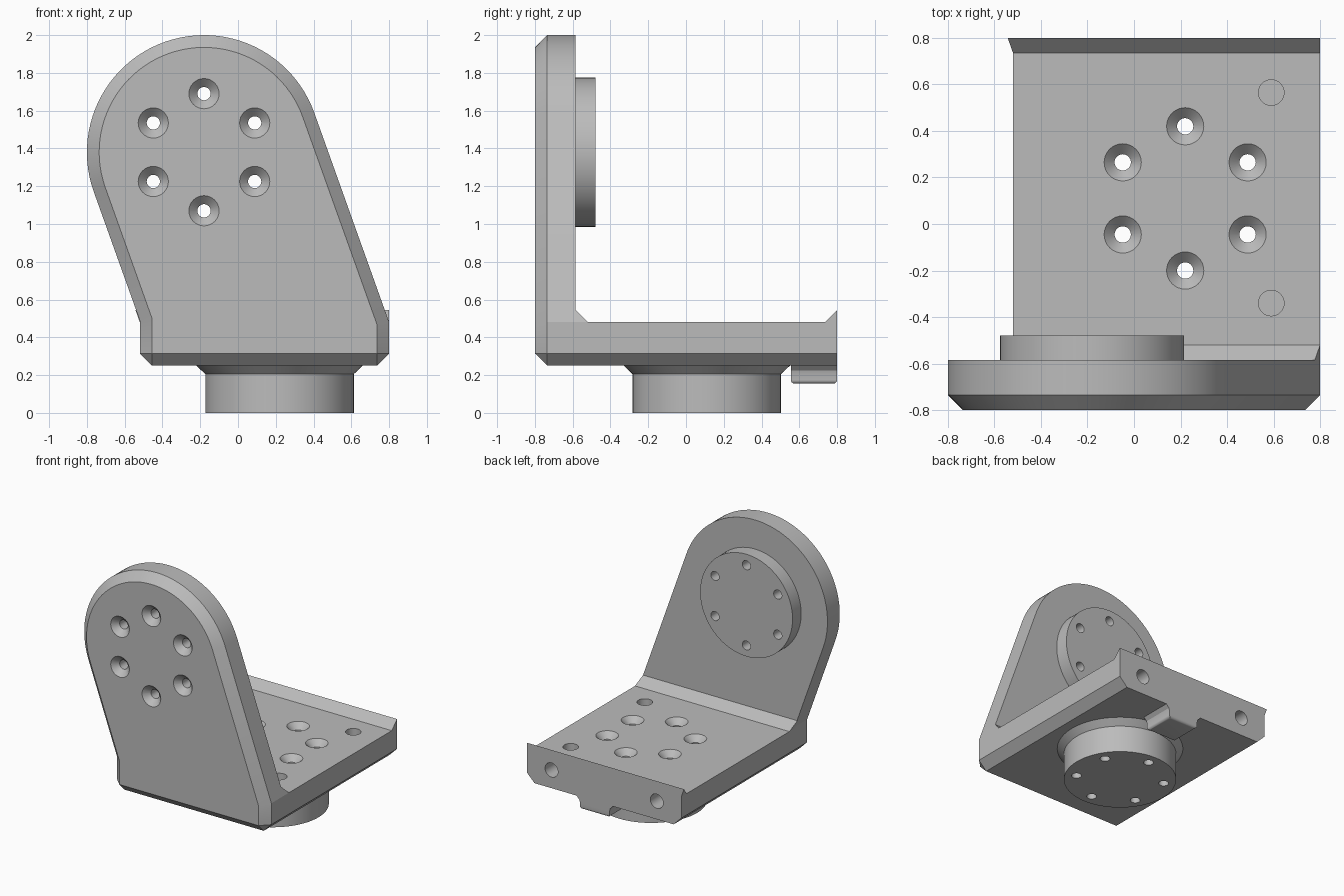
import bpy, bmesh
from math import sin, cos, pi, atan2, acos, hypot, radians

cube = bpy.data.objects.get("Cube")
if cube:
    bpy.data.objects.remove(cube, do_unlink=True)

GREY = (0.5, 0.5, 0.5, 1)
metal = bpy.data.materials.new("plain_grey_metal")
metal.use_nodes = True
metal.diffuse_color = GREY
metal.node_tree.nodes["Principled BSDF"].inputs["Base Color"].default_value = GREY


def loft(name, rings):
    """Skin a row of matching rings and cap both ends."""
    bm = bmesh.new()
    rows = [[bm.verts.new(p) for p in ring] for ring in rings]
    n = len(rows[0])
    for a, b in zip(rows, rows[1:]):
        for i in range(n):
            j = (i + 1) % n
            bm.faces.new((a[i], a[j], b[j], b[i]))
    bm.faces.new(rows[0][::-1])
    bm.faces.new(rows[-1])
    bmesh.ops.remove_doubles(bm, verts=bm.verts, dist=1e-5)
    bmesh.ops.recalc_face_normals(bm, faces=bm.faces)
    mesh = bpy.data.meshes.new(name)
    bm.to_mesh(mesh)
    bm.free()
    mesh.materials.append(metal)
    ob = bpy.data.objects.new(name, mesh)
    bpy.context.collection.objects.link(ob)
    return ob


def turned(name, axis, centre, steps, n=64):
    """Round part along y or z; centre is (x, other), steps are (position, radius)."""
    rings = []
    for pos, r in steps:
        ring = []
        for i in range(n):
            u = centre[0] + r * cos(2 * pi * i / n)
            v = centre[1] + r * sin(2 * pi * i / n)
            ring.append((u, pos, v) if axis == "y" else (u, v, pos))
        rings.append(ring)
    return loft(name, rings)


def activate(ob):
    bpy.ops.object.select_all(action="DESELECT")
    ob.select_set(True)
    bpy.context.view_layer.objects.active = ob


def boolean(target, tool, operation):
    mod = target.modifiers.new("boolean", "BOOLEAN")
    mod.operation, mod.object, mod.solver = operation, tool, "EXACT"
    activate(target)
    bpy.ops.object.modifier_apply(modifier=mod.name)


def drill(targets, cutter):
    for target in targets:
        boolean(target, cutter, "DIFFERENCE")
    bpy.data.objects.remove(cutter, do_unlink=True)


LEFT, RIGHT, BASE, TOP, CH = -0.52, 0.8, 0.25, 0.48, 0.065
ARM = (-0.18, 1.38)     # x, z of the upright's round head
FOOT = (0.22, 0.11)     # x, y of the round foot
INNER = -0.585          # back face of the upright


def tangent(px, pz, r, side):
    dx, dz = px - ARM[0], pz - ARM[1]
    return atan2(dz, dx) + side * acos(r / hypot(dx, dz))


def upright_ring(y, inset):
    r = 0.62 - inset
    xl, xr = LEFT + inset, RIGHT - inset
    zl, zr = 0.49 + inset * 0.15, TOP - inset * 0.15
    start = tangent(xr, zr, r, 1)
    end = tangent(xl, zl, r, -1) + 2 * pi
    arc = [start + (end - start) * i / 48 for i in range(49)]
    pts = [(ARM[0] + r * cos(a), ARM[1] + r * sin(a)) for a in arc]
    pts += [(xl, zl), (xl, BASE + CH), (LEFT + CH, BASE + inset),
            (RIGHT - CH, BASE + inset), (xr, BASE + CH), (xr, zr)]
    return [(x, y, z) for x, z in pts]


def floor_ring(y, rise, xl, xr):
    pts = [(xl, TOP + rise), (LEFT, TOP), (LEFT, BASE + CH), (LEFT + CH, BASE),
           (RIGHT - CH, BASE), (RIGHT, BASE + CH), (RIGHT, TOP), (xr, TOP + rise)]
    return [(x, y, z) for x, z in pts]


# Upright plate with chamfered front edge, joined to the floor plate
body = loft("angle_bracket", [upright_ring(-0.8, CH), upright_ring(-0.8 + CH, 0),
                              upright_ring(INNER, 0)])
floor = loft("floor_plate", [floor_ring(INNER, CH, -0.543, 0.777),
                             floor_ring(INNER + CH, 0, LEFT, RIGHT),
                             floor_ring(0.8 - CH, 0, LEFT, RIGHT),
                             floor_ring(0.8, CH, -0.543, RIGHT)])
boolean(body, floor, "UNION")
bpy.data.objects.remove(floor, do_unlink=True)

# Round boss behind the upright, round foot with a flared neck
boss = turned("upright_boss", "y", ARM, [(INNER, 0.395), (-0.48, 0.395)], 96)
foot = turned("round_foot", "z", FOOT, [(0, 0.393), (0.205, 0.393), (BASE, 0.44)], 96)

# Locating tab below the back edge, flared where it meets the floor
half = [(0.155, BASE), (0.132, 0.225), (0.125, 0.2), (0.125, 0.155)]
outline = half + [(-x, z) for x, z in half[::-1]]
tab = loft("locating_tab", [[(FOOT[0] + x, y, z) for x, z in outline] for y in (0.555, 0.8)])
bm = bmesh.new()
bm.from_mesh(tab.data)
rim = [e for e in bm.edges if all(v.co.z < 0.16 for v in e.verts)]
bmesh.ops.bevel(bm, geom=rim, offset=0.02, segments=6, affect="EDGES", profile=0.5)
bm.to_mesh(tab.data)
bm.free()

# Six countersunk screw holes through each plate and its disc
for k in range(6):
    a = pi / 2 + k * pi / 3
    u, v = 0.31 * cos(a), 0.31 * sin(a)
    sink = [(0.01, 0.09), (-0.045, 0.035)]
    drill([body, boss], turned("cutter", "y", (ARM[0] + u, ARM[1] + v),
          [(-0.8 - d, r) for d, r in sink] + [(-0.4, 0.035)], 32))
    drill([body, foot], turned("cutter", "z", (FOOT[0] + u, FOOT[1] + v),
          [(TOP + d, r) for d, r in sink] + [(-0.1, 0.035)], 32))

# Blind pin holes in the floor and in the back end
for y in (0.565, -0.34):
    drill([body], turned("cutter", "z", (0.59, y), [(0.36, 0.055), (0.6, 0.055)], 32))
for x in (0.59, -0.31):
    drill([body], turned("cutter", "y", (x, 0.39), [(0.65, 0.055), (0.9, 0.055)], 32))

for ob in (body, boss, foot, tab):
    activate(ob)
    bpy.ops.object.shade_smooth_by_angle(angle=radians(16))
